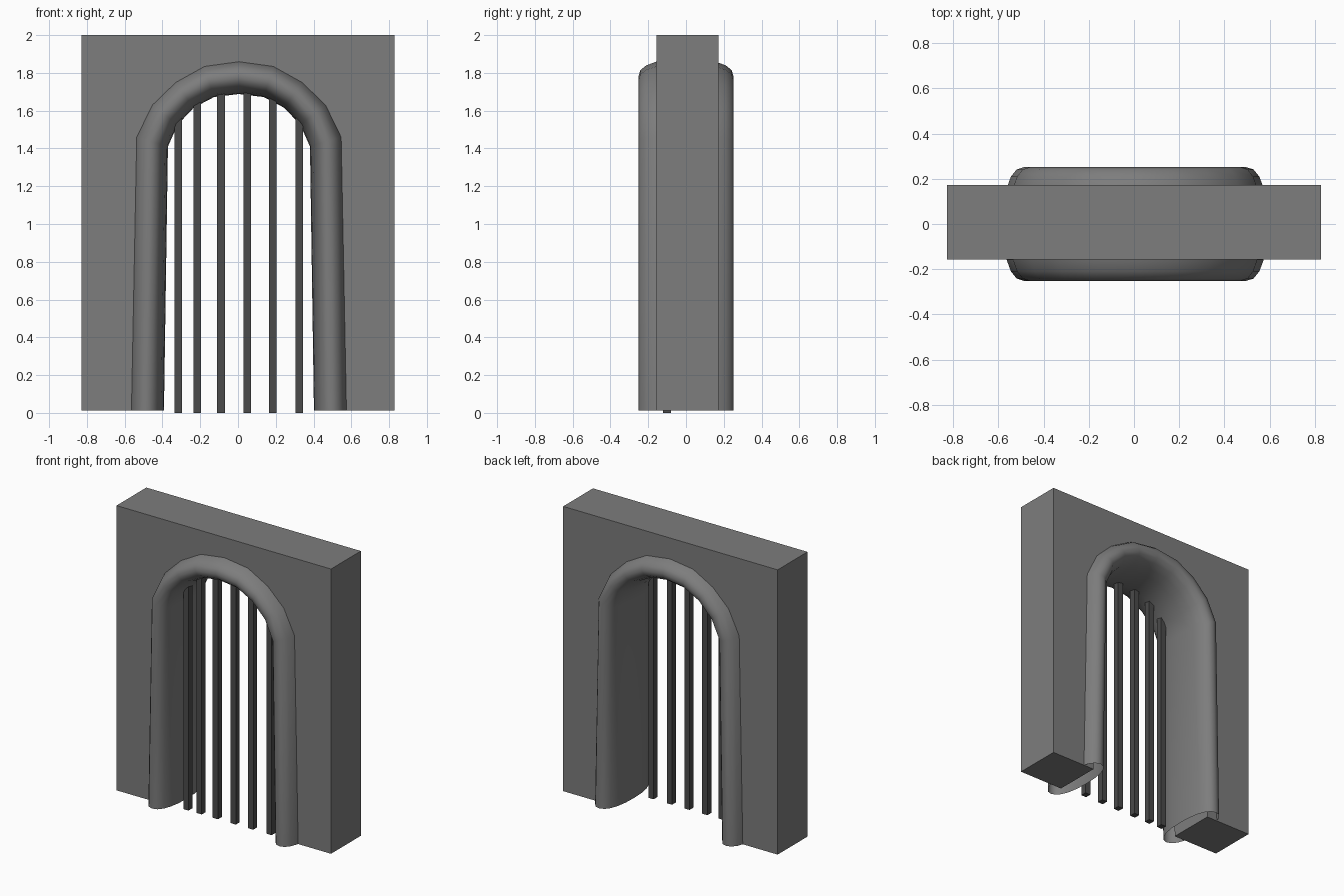
import bpy, math

if "Cube" in bpy.data.objects:
    bpy.data.objects.remove(bpy.data.objects["Cube"])

CX = 0.005   # arch centre line
BASE = 0.013

# Right half of the arch: (outer point, inner point) at each station, floor to crown
half = [((0.57, BASE), (0.397, BASE)),
        ((0.542, 1.46), (0.376, 1.41)),
        ((0.459, 1.63), (0.325, 1.525)),
        ((0.335, 1.75), (0.24, 1.615)),
        ((0.182, 1.835), (0.132, 1.672)),
        ((0.0, 1.86), (0.0, 1.688))]


def flip(p):
    return (-p[0], p[1])


stations = half + [(flip(o), flip(i)) for o, i in reversed(half[:-1])]


def grey(name, v):
    mat = bpy.data.materials.new(name)
    mat.diffuse_color = (v, v, v, 1)
    mat.use_nodes = True
    mat.node_tree.nodes["Principled BSDF"].inputs["Base Color"].default_value = mat.diffuse_color
    return mat


stone, iron = grey("stone", 0.205), grey("iron", 0.07)


def make(name, verts, faces):
    mesh = bpy.data.meshes.new(name)
    mesh.from_pydata(verts, [], faces)
    mesh.validate()
    mesh.materials.append(stone)
    obj = bpy.data.objects.new(name, mesh)
    bpy.context.collection.objects.link(obj)
    bpy.ops.object.select_all(action='DESELECT')
    obj.select_set(True)
    bpy.context.view_layer.objects.active = obj
    bpy.ops.object.mode_set(mode='EDIT')
    bpy.ops.mesh.select_all(action='SELECT')
    bpy.ops.mesh.normals_make_consistent(inside=False)
    bpy.ops.object.mode_set(mode='OBJECT')
    return obj


# Wall slab: outline with an arched opening hidden in the middle of the trim
mids = [(CX + (o[0] + i[0]) / 2, (o[1] + i[1]) / 2) for o, i in stations]
W, Y0, Y1 = 0.828, -0.157, 0.172
outline = [(W, BASE), (W, 2.0), (-W, 2.0), (-W, BASE)] + mids[::-1]
n = len(outline)
verts = [(x, Y0, z) for x, z in outline] + [(x, Y1, z) for x, z in outline]
faces = [tuple(range(n)), tuple(range(2 * n - 1, n - 1, -1))]
faces += [(k, (k + 1) % n, n + (k + 1) % n, n + k) for k in range(n)]
make("wall", verts, faces)

# Rounded trim: a soft oval section swept along the arch, open at the floor
SIDES, DEPTH, POWER, WIDEN = 20, 0.252, 2 / 2.3, 1.085


def soft(v):
    return math.copysign(abs(v) ** POWER, v) if abs(v) > 1e-6 else 0.0


section = [(soft(math.cos(math.tau * s / SIDES)),
            DEPTH * soft(math.sin(math.tau * s / SIDES))) for s in range(SIDES)]
verts, faces = [], []
for o, i in stations:
    for t, y in section:
        u = (1 + t) / 2 * WIDEN   # the widest outer part is buried in the wall
        verts.append((CX + i[0] + (o[0] - i[0]) * u, y, i[1] + (o[1] - i[1]) * u))
for r in range(len(stations) - 1):
    for k in range(SIDES):
        a, b = r * SIDES + k, r * SIDES + (k + 1) % SIDES
        faces.append((a, b, b + SIDES, a + SIDES))
make("arch_trim", verts, faces)
bpy.ops.object.shade_smooth_by_angle(angle=math.radians(60))

# Gate bars, each running up into the arch
bars = [(-0.317, 1.58), (-0.215, 1.68), (-0.09, 1.72),
        (0.048, 1.73), (0.183, 1.70), (0.325, 1.58)]
for x, top in bars:
    bpy.ops.mesh.primitive_cube_add(size=1, location=(x, -0.1, top / 2))
    bar = bpy.context.object
    bar.name = "gate_bar"
    bar.scale = (0.04, 0.043, top)
    bar.data.materials.append(iron)
